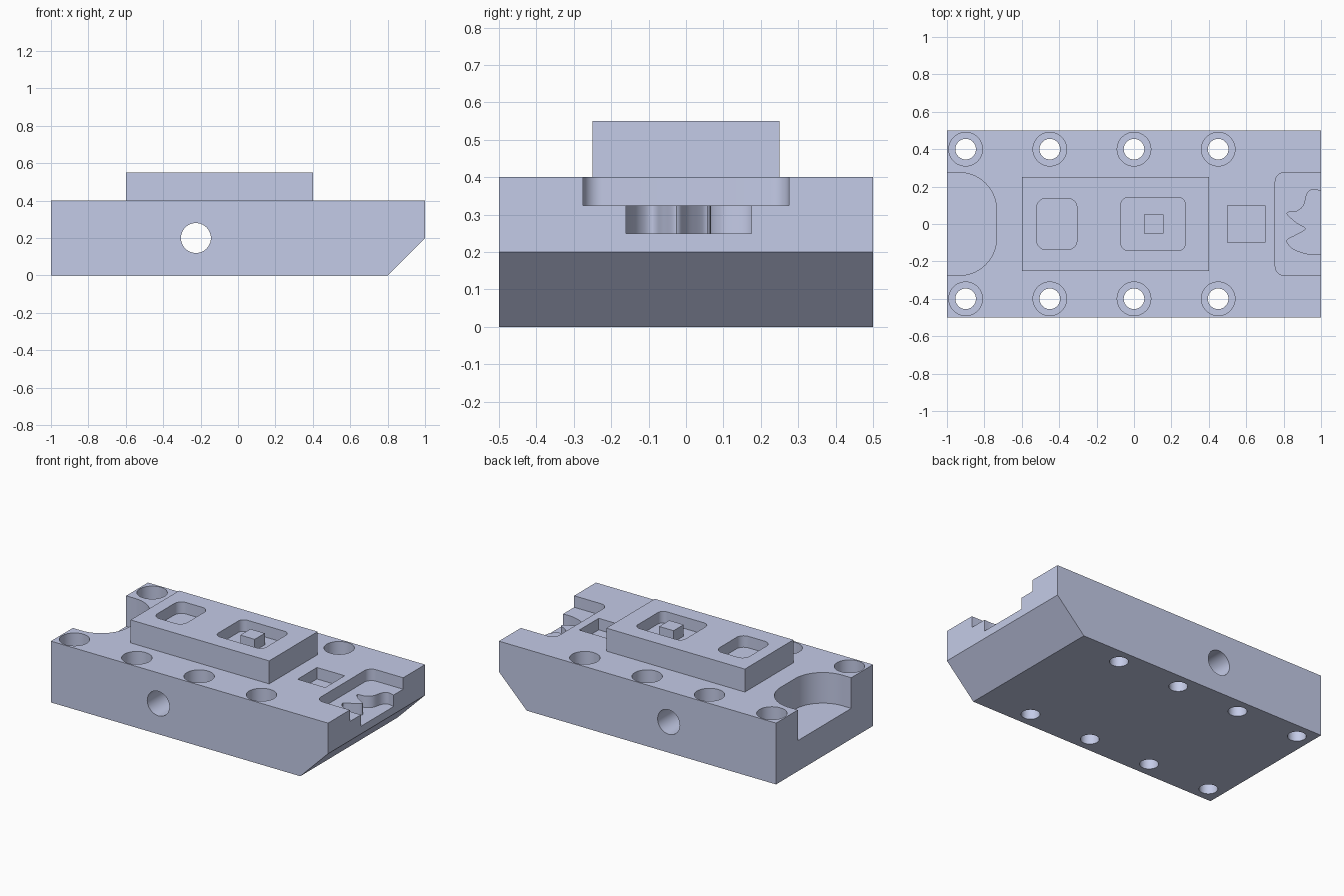
import bpy, bmesh, math
from mathutils import Vector

if "Cube" in bpy.data.objects:
    bpy.data.objects.remove(bpy.data.objects["Cube"])

metal = bpy.data.materials.new("pale_blue_grey")
metal.diffuse_color = (0.591, 0.638, 0.855, 1)
metal.use_nodes = True
metal.node_tree.nodes["Principled BSDF"].inputs["Base Color"].default_value = metal.diffuse_color


def prism(name, pts, lo, hi, axis="z"):
    """Extrude a closed outline along z, or an x-z outline along y."""
    place = (lambda a, b, h: (a, b, h)) if axis == "z" else (lambda a, b, h: (a, h, b))
    bm = bmesh.new()
    bottom = [bm.verts.new(place(a, b, lo)) for a, b in pts]
    top = [bm.verts.new(place(a, b, hi)) for a, b in pts]
    bm.faces.new(bottom)
    bm.faces.new(top)
    n = len(pts)
    for i in range(n):
        j = (i + 1) % n
        bm.faces.new((bottom[i], bottom[j], top[j], top[i]))
    bmesh.ops.recalc_face_normals(bm, faces=bm.faces)
    mesh = bpy.data.meshes.new(name)
    bm.to_mesh(mesh)
    bm.free()
    mesh.materials.append(metal)
    ob = bpy.data.objects.new(name, mesh)
    bpy.context.collection.objects.link(ob)
    return ob


def rect(x0, x1, y0, y1, r=0, steps=10):
    """Rectangle outline, with rounded corners when r is given."""
    if not r:
        return [(x0, y0), (x1, y0), (x1, y1), (x0, y1)]
    pts = []
    centres = [(x1 - r, y1 - r), (x0 + r, y1 - r), (x0 + r, y0 + r), (x1 - r, y0 + r)]
    for k, (cx, cy) in enumerate(centres):
        for s in range(steps + 1):
            a = math.pi / 2 * (k + s / steps)
            pts.append((cx + r * math.cos(a), cy + r * math.sin(a)))
    return pts


def circle(cx, cy, r, n=48):
    return [(cx + r * math.cos(2 * math.pi * i / n),
             cy + r * math.sin(2 * math.pi * i / n)) for i in range(n)]


def smooth_path(ctrl, steps=6):
    """Smooth curve through the control points."""
    p = [Vector(c) for c in ctrl]
    p = [p[0]] + p + [p[-1]]
    out = []
    for i in range(1, len(p) - 2):
        a, b, c, d = p[i - 1:i + 3]
        for s in range(steps):
            t = s / steps
            v = 0.5 * (2 * b + (c - a) * t + (2 * a - 5 * b + 4 * c - d) * t * t
                       + (3 * b - a - 3 * c + d) * t ** 3)
            out.append((v.x, v.y))
    return out + [tuple(ctrl[-1])]


def combine(body, other, operation):
    mod = body.modifiers.new(operation, "BOOLEAN")
    mod.operation = operation
    mod.solver = "EXACT"
    mod.object = other
    bpy.context.view_layer.objects.active = body
    bpy.ops.object.modifier_apply(modifier=mod.name)
    bpy.data.objects.remove(other, do_unlink=True)


# base with a chamfered lower right end, and the raised block
body = prism("base_plate", [(-1, 0), (0.8, 0), (1, 0.2), (1, 0.4), (-1, 0.4)], -0.5, 0.5, "y")
combine(body, prism("raised_block", rect(-0.6, 0.4, -0.25, 0.25), 0.36, 0.55), "UNION")

cutters = [
    # cross hole through the width
    prism("cross_hole", circle(-0.225, 0.2, 0.08), -0.6, 0.6, "y"),
    # rounded recess open at the left end
    prism("left_recess", rect(-1.4, -0.735, -0.275, 0.275, 0.2, 20), 0.2, 0.5),
    # shallow recess open at the right end
    prism("right_recess", rect(0.755, 1.3, -0.275, 0.275, 0.05), 0.325, 0.5),
    # square pocket on the deck
    prism("square_pocket", rect(0.5, 0.7, -0.1, 0.1), 0.325, 0.5),
    # rounded pockets in the raised block
    prism("small_pocket", rect(-0.52, -0.305, -0.137, 0.137, 0.05), 0.475, 0.6),
    prism("large_pocket", rect(-0.07, 0.275, -0.142, 0.142, 0.04), 0.475, 0.6),
]
# wavy deeper notch in the right recess
wave = [(1.0, 0.175), (0.955, 0.185), (0.925, 0.16), (0.907, 0.1), (0.87, 0.068),
        (0.818, 0.058), (0.865, 0.01), (0.917, -0.025), (0.865, -0.06), (0.818, -0.088),
        (0.85, -0.132), (0.93, -0.16), (1.0, -0.16)]
cutters.append(prism("wavy_notch", [(1.1, 0.175)] + smooth_path(wave) + [(1.1, -0.16)], 0.25, 0.36))
# two rows of counterbored bolt holes
for x in (-0.9, -0.45, 0, 0.45):
    for y in (-0.4, 0.4):
        cutters.append(prism("bolt_hole", circle(x, y, 0.055), -0.1, 0.3))
        cutters.append(prism("counterbore", circle(x, y, 0.09), 0.2, 0.5))
for cutter in cutters:
    combine(body, cutter, "DIFFERENCE")

# square post standing in the large pocket
post = prism("square_post", rect(0.053, 0.157, -0.052, 0.052), 0.475, 0.55)

bpy.ops.object.select_all(action="DESELECT")
body.select_set(True)
bpy.context.view_layer.objects.active = body
bpy.ops.object.shade_smooth_by_angle(angle=math.radians(30))
